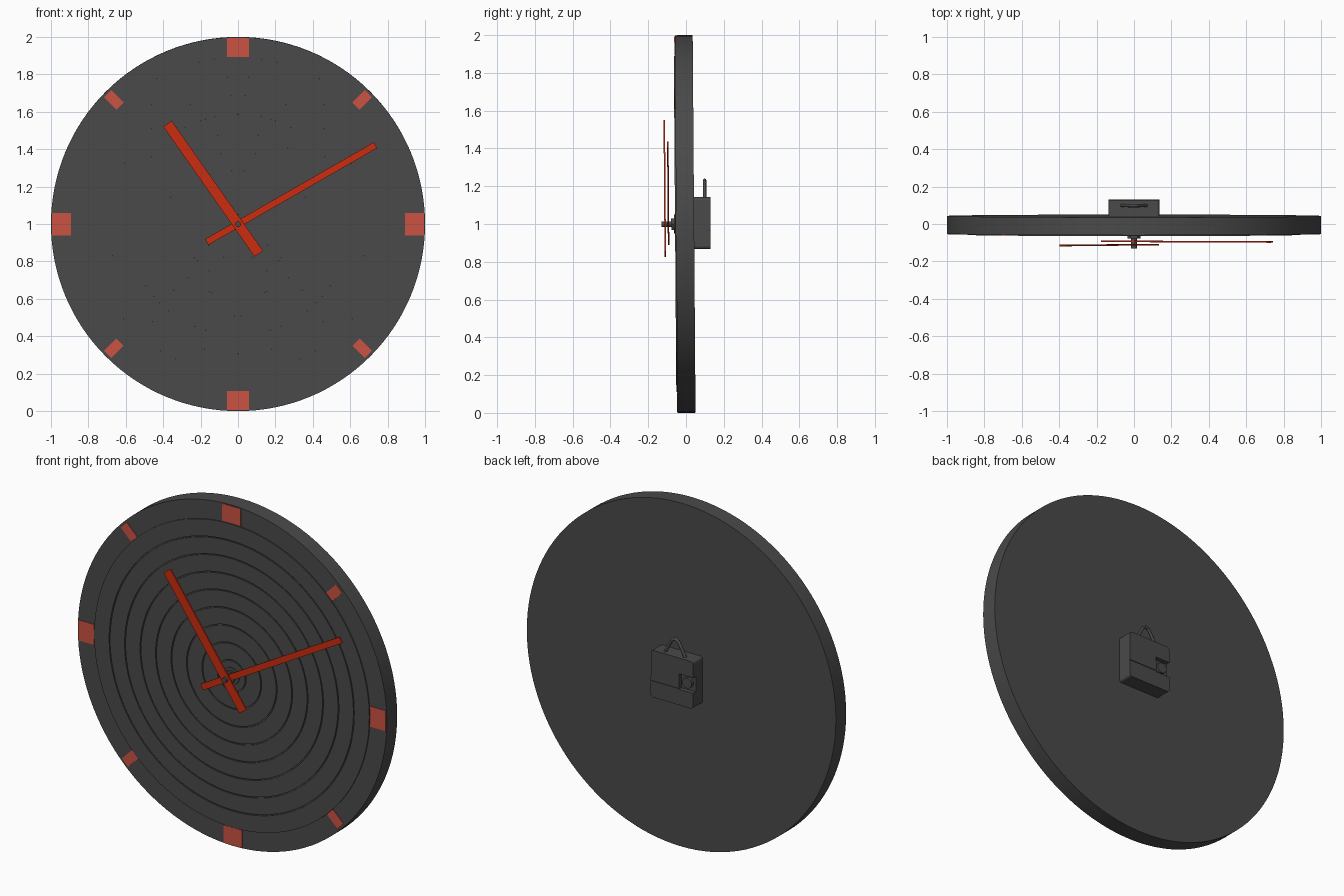
import bpy, bmesh, math
from mathutils import Matrix, Vector

if "Cube" in bpy.data.objects:
    bpy.data.objects.remove(bpy.data.objects["Cube"])

# The whole clock leans very slightly forward around its centre
PLACE = Matrix.Translation((0, 0, 1)) @ Matrix.Rotation(0.0075, 4, 'X')


def material(name, colour):
    m = bpy.data.materials.new(name)
    m.use_nodes = True
    m.diffuse_color = (*colour, 1)
    bsdf = m.node_tree.nodes["Principled BSDF"]
    bsdf.inputs["Base Color"].default_value = (*colour, 1)
    bsdf.inputs["Roughness"].default_value = 0.7
    return m


CHARCOAL = material("charcoal", (0.068, 0.068, 0.068))
ORANGE = material("orange red", (0.6, 0.025, 0.005))
CORAL = material("coral red", (0.6, 0.085, 0.056))


def finish(name, bm, mat, smooth=False):
    bmesh.ops.recalc_face_normals(bm, faces=bm.faces)
    mesh = bpy.data.meshes.new(name)
    bm.to_mesh(mesh)
    bm.free()
    mesh.materials.append(mat)
    ob = bpy.data.objects.new(name, mesh)
    bpy.context.collection.objects.link(ob)
    ob.matrix_world = PLACE
    if smooth:
        bpy.ops.object.select_all(action='DESELECT')
        ob.select_set(True)
        bpy.context.view_layer.objects.active = ob
        bpy.ops.object.shade_smooth_by_angle(angle=math.radians(35))
    return ob


def box(name, mat, x, y, z, turn=0.0):
    """Box between (min, max) pairs, turned about the clock's axis."""
    bm = bmesh.new()
    size = [b - a for a, b in (x, y, z)]
    mid = [(a + b) / 2 for a, b in (x, y, z)]
    bmesh.ops.create_cube(bm, size=1, matrix=Matrix.Rotation(turn, 4, 'Y')
                          @ Matrix.Translation(mid) @ Matrix.Diagonal((*size, 1)))
    return finish(name, bm, mat)


def lathe(name, mat, profile, steps, centre=(0, 0, 0)):
    """Spin (radius, y) points about the clock's axis."""
    bm = bmesh.new()
    vs = [bm.verts.new((r, y, 0)) for r, y in profile]
    es = [bm.edges.new(pair) for pair in zip(vs, vs[1:])]
    bmesh.ops.spin(bm, geom=vs + es, cent=(0, 0, 0), axis=(0, 1, 0),
                   angle=math.tau, steps=steps)
    bmesh.ops.remove_doubles(bm, verts=bm.verts, dist=1e-5)
    bmesh.ops.translate(bm, verts=bm.verts, vec=centre)
    return finish(name, bm, mat, smooth=True)


def cut(ob, cutter):
    mod = ob.modifiers.new("cut", 'BOOLEAN')
    mod.object = cutter
    mod.operation = 'DIFFERENCE'
    mod.solver = 'EXACT'
    cutter.hide_render = True
    cutter.hide_viewport = True


# Disc with a slightly raised dial and concentric grooves
RIM, DIAL, BACK = -0.052, -0.058, 0.043
profile = [(0, BACK), (0.9996, BACK), (0.9996, RIM), (0.89, RIM), (0.89, DIAL)]
for i in range(8):
    r = 0.79 - 0.1 * i
    profile += [(r + 0.003, DIAL), (r + 0.003, RIM), (r - 0.003, RIM), (r - 0.003, DIAL)]
profile.append((0, DIAL))
lathe("clock_disc", CHARCOAL, profile, 128)

# Hour markers: wide at the quarters, narrow on the diagonals
for i in range(8):
    half, top = (0.06, 0.994) if i % 2 == 0 else (0.028, 0.985)
    box(f"marker_{i + 1}", CORAL, (-half, half), (RIM - 0.003, RIM + 0.003),
        (0.892, top), i * math.tau / 8)

# Hands
box("hour_hand", ORANGE, (-0.0275, 0.0275), (-0.115, -0.107), (-0.193, 0.656),
    math.atan2(-0.377, 0.537))
box("minute_hand", ORANGE, (-0.018, 0.018), (-0.097, -0.089), (-0.193, 0.847),
    math.atan2(0.735, 0.422))

# Spindle and fixing nut
lathe("spindle", CHARCOAL, [(0, DIAL), (0.015, DIAL), (0.015, -0.13), (0, -0.13)], 24)
lathe("washer", CHARCOAL, [(0, DIAL), (0.05, DIAL), (0.05, -0.064), (0, -0.064)], 32)
lathe("nut", CHARCOAL, [(0, DIAL), (0.035, DIAL), (0.035, -0.078), (0, -0.078)], 6)

# Movement case with rounded corners, battery notch and cover seam
case = box("movement_case", CHARCOAL, (-0.137, 0.137), (0.04, 0.13), (-0.132, 0.142))
bm = bmesh.new()
bm.from_mesh(case.data)
corners = [e for e in bm.edges
           if abs((e.verts[0].co - e.verts[1].co).normalized().y) > 0.9]
bmesh.ops.bevel(bm, geom=corners, offset=0.015, segments=3, affect='EDGES', profile=0.5)
bm.to_mesh(case.data)
bm.free()
cut(case, box("notch_cutter", CHARCOAL, (-0.2, -0.045), (0.105, 0.2), (-0.04, 0.05)))
cut(case, box("seam_cutter", CHARCOAL, (-0.04, 0.2), (0.126, 0.2), (-0.037, -0.032)))
lathe("setting_knob", CHARCOAL, [(0, 0.1), (0.03, 0.1), (0.03, 0.122), (0, 0.122)], 24,
      (-0.092, 0, 0.005))

# Wire hanger
curve = bpy.data.curves.new("hanger", 'CURVE')
curve.dimensions = '3D'
curve.bevel_depth = 0.009
curve.bevel_resolution = 2
path = [(-0.075, 0.12), (-0.022, 0.218), (0, 0.231), (0.022, 0.218), (0.075, 0.12)]
spline = curve.splines.new('POLY')
spline.points.add(len(path) - 1)
for p, (x, z) in zip(spline.points, path):
    p.co = (x, 0.1, z, 1)
curve.materials.append(CHARCOAL)
hanger = bpy.data.objects.new("hanger", curve)
bpy.context.collection.objects.link(hanger)
hanger.matrix_world = PLACE
